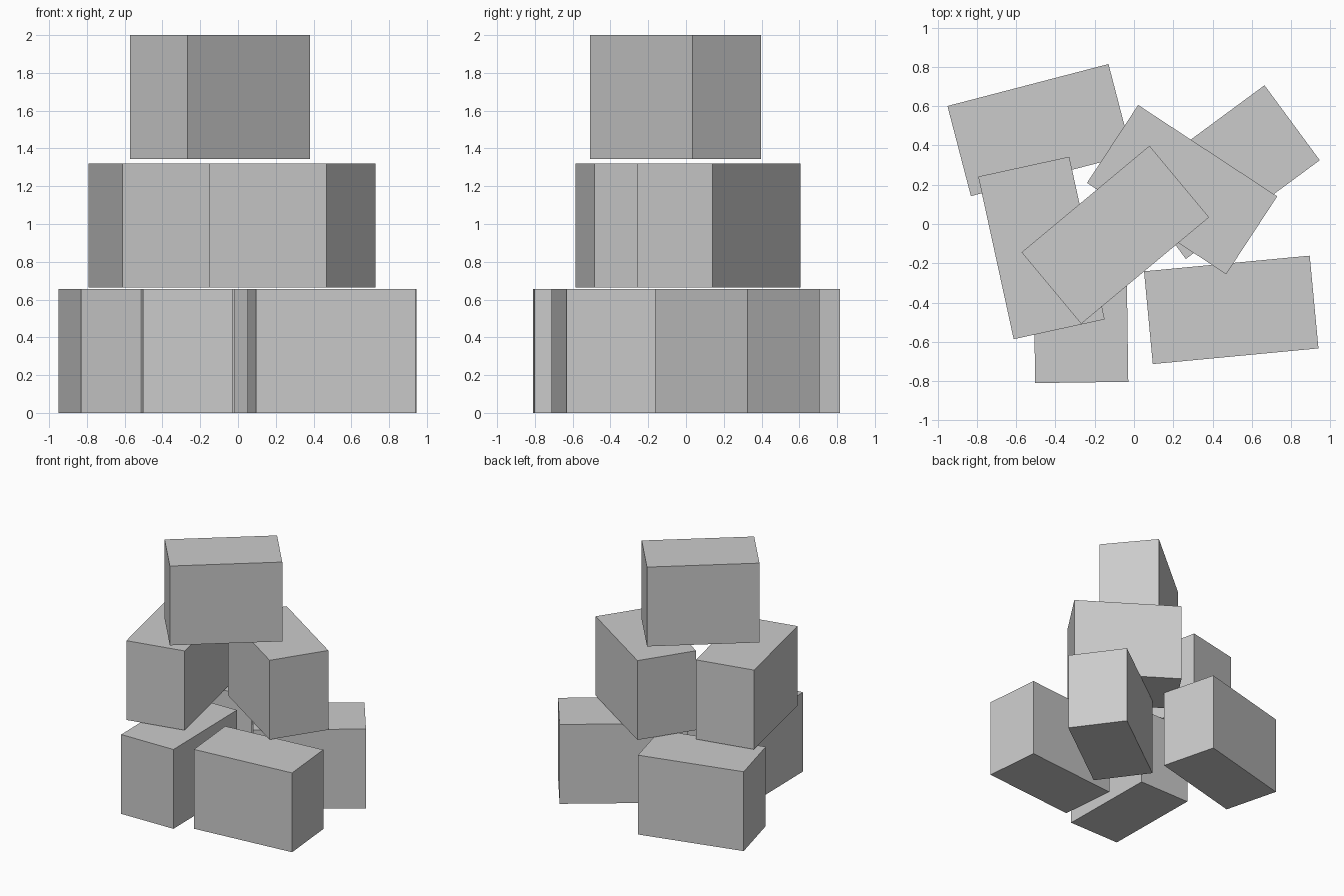
import bpy
from math import radians

cube = bpy.data.objects.get("Cube")
if cube:
    bpy.data.objects.remove(cube, do_unlink=True)

grey = bpy.data.materials.new("plain_grey")
grey.use_nodes = True
colour = (0.6, 0.6, 0.6, 1)
grey.diffuse_color = colour
grey.node_tree.nodes["Principled BSDF"].inputs["Base Color"].default_value = colour

LENGTH, WIDTH, HEIGHT = 0.847, 0.474, 0.657


def block(name, x, y, bottom, angle):
    """One block of the stack, its long side turned by angle degrees."""
    bpy.ops.mesh.primitive_cube_add(
        size=1, location=(x, y, bottom + HEIGHT / 2),
        rotation=(0, 0, radians(angle)))
    ob = bpy.context.object
    ob.name = name
    ob.scale = (LENGTH, WIDTH, HEIGHT)
    bpy.ops.object.transform_apply(location=False, rotation=False, scale=True)
    ob.data.materials.append(grey)


# Bottom layer: four blocks
block("base_block_back_right", -0.48, 0.478, 0, 14.6)
block("base_block_front_right", -0.272, -0.383, 0, 90.8)
block("base_block_front_left", 0.495, -0.437, 0, 5.4)
block("base_block_back_left", 0.464, 0.264, 0, 36.4)

# Middle layer: two blocks
block("middle_block_right", -0.471, -0.122, 0.663, -77.7)
block("middle_block_left", 0.245, 0.175, 0.663, -33.3)

# Top block
block("top_block", -0.095, -0.055, 1.343, 39.8)
